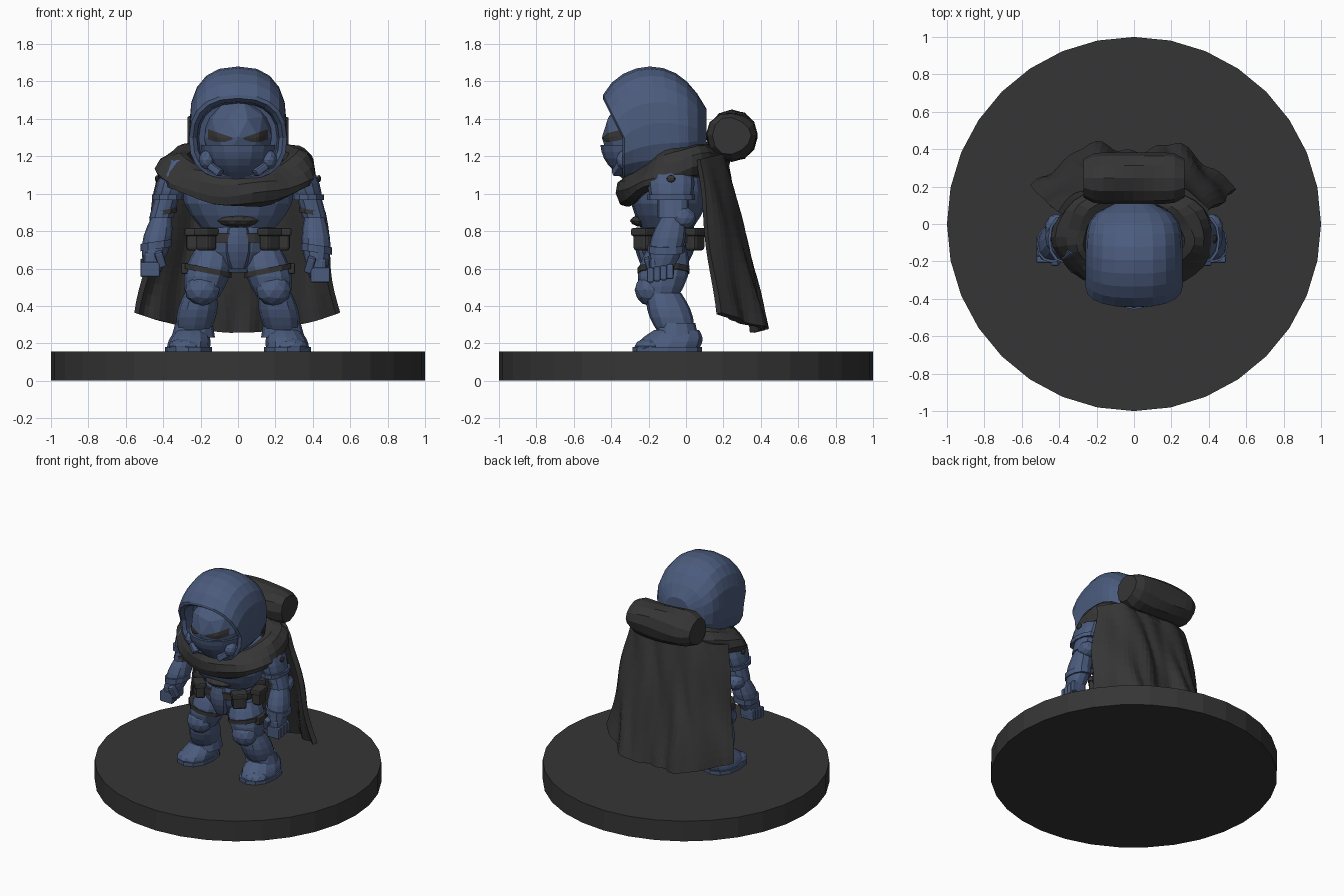
import bpy, bmesh
from math import sin, cos, pi, tau, radians, copysign
from mathutils import Vector, Euler
from mathutils.bvhtree import BVHTree

if "Cube" in bpy.data.objects:
    bpy.data.objects.remove(bpy.data.objects["Cube"])


def material(name, red, green, blue):
    colour = (red, green, blue, 1)
    result = bpy.data.materials.new(name)
    result.use_nodes = True
    result.diffuse_color = colour
    result.node_tree.nodes["Principled BSDF"].inputs["Base Color"].default_value = colour
    return result


BLUE = material("slate_blue", .07, .105, .205)
DARK = material("charcoal", .036, .036, .036)


def finish(name, bm, mat):
    bmesh.ops.remove_doubles(bm, verts=bm.verts, dist=.0001)
    bmesh.ops.recalc_face_normals(bm, faces=bm.faces)
    mesh = bpy.data.meshes.new(name)
    bm.to_mesh(mesh)
    bm.free()
    mesh.materials.append(mat)
    result = bpy.data.objects.new(name, mesh)
    bpy.context.collection.objects.link(result)
    return result


def skin(name, rings, mat, caps=True, closed=True):
    """Bridge equal-length rows of points into a surface."""
    bm = bmesh.new()
    rows = [[bm.verts.new(point) for point in ring] for ring in rings]
    count = len(rows[0])
    for near, far in zip(rows, rows[1:]):
        for i in range(count if closed else count - 1):
            j = (i + 1) % count
            bm.faces.new((near[i], near[j], far[j], far[i]))
    if caps:
        bm.faces.new(rows[0])
        bm.faces.new(rows[-1])
    return finish(name, bm, mat)


def rounded(value, power):
    return copysign(abs(value) ** power, value)


def limb(name, start, end, width, depth=1.0, taper=1.0, bulge=0.0, mat=BLUE,
         side=1, sides=12, power=.9, tilt=0.0, steps=5):
    """Upright tapering, bulging tube; depth is a ratio of width, side mirrors it."""
    rings = []
    for step in range(steps + 1):
        t = step / steps
        centre = Vector(start).lerp(Vector(end), t)
        radius = width * (1 + (taper - 1) * t + bulge * sin(pi * t))
        ring = []
        for i in range(sides):
            angle = tau * i / sides
            across = radius * rounded(sin(angle), power)
            along = radius * depth * rounded(cos(angle), power)
            ring.append((side * (centre.x + across), centre.y - along, centre.z - tilt * across))
        rings.append(ring)
    return skin(name, rings, mat)


def band(name, at, width, height, side=1, **options):
    """Short ring centred on a point."""
    half = Vector((0, 0, height / 2))
    return limb(name, Vector(at) - half, Vector(at) + half, width, side=side, steps=1, **options)


def solid(name, bm, at, size, mat, side, turn):
    bmesh.ops.rotate(bm, matrix=Euler(turn).to_matrix(), verts=bm.verts)
    bmesh.ops.translate(bm, vec=(side * at[0], at[1], at[2]), verts=bm.verts)
    return finish(name, bm, mat)


def ball(name, at, size, mat=BLUE, side=1, turn=(0, 0, 0)):
    bm = bmesh.new()
    bmesh.ops.create_icosphere(bm, subdivisions=2, radius=1)
    bmesh.ops.scale(bm, vec=size, verts=bm.verts)
    return solid(name, bm, at, size, mat, side, turn)


def block(name, at, size, mat=BLUE, side=1, turn=(0, 0, 0)):
    bm = bmesh.new()
    bmesh.ops.create_cube(bm, size=1)
    bmesh.ops.scale(bm, vec=size, verts=bm.verts)
    bmesh.ops.bevel(bm, geom=bm.edges[:], offset=min(size) / 4, segments=2, profile=.5, affect="EDGES")
    return solid(name, bm, at, size, mat, side, turn)


# Round base
limb("base", (0, 0, 0), (0, 0, .155), width=1, mat=DARK, sides=32, power=1, steps=1)


# Hood: arches swept from back to brow, then turned in to form the opening
def hood_arch(t, shrink=1.0, inset=0.0):
    back = 1 - t
    top = 1.68 - .75 * (t - .55) ** 2
    bottom = 1.07 + .15 * back ** 4
    width = .26 * (1 - .6 * back ** 8) * shrink
    arch = []
    for i in range(20):
        angle = tau * i / 20
        z = (top + bottom) / 2 + shrink * (top - bottom) / 2 * rounded(sin(angle), .85)
        flare = 1 + .12 * max(0, 1.35 - z)
        y = .11 - .44 * t + inset - .5 * t * t * max(0, z - 1.3)
        arch.append((width * flare * rounded(cos(angle), .8), y, z))
    return arch


hood = [hood_arch(i / 9) for i in range(10)]
hood += [hood_arch(1, .92, -.01), hood_arch(1, .84, .01), hood_arch(1, .8, .1)]
skin("hood", hood, BLUE)

# Face mask and stepped jaw plate
mask = ball("face_mask", (0, -.24, 1.3), (.19, .21, .22))
limb("jaw_plate", (0, -.24, 1.08), (0, -.24, 1.26), width=.09, depth=1.1, taper=2.2, bulge=.3, sides=16, power=1)
surface = BVHTree.FromObject(mask, bpy.context.evaluated_depsgraph_get())


def on_mask(x, z):
    hit = surface.ray_cast(Vector((x, -1, z)), Vector((0, 1, 0)))[0]
    return (x, hit.y - .006, z)


# Slanted eyes laid on the mask, and breathing gear
for side, label in ((1, "left"), (-1, "right")):
    eye = []
    for height in (0, .5, 1):
        row = []
        for i in range(9):
            t = i / 8
            z = 1.29 + height * (.01 + .045 * t) - (1 - height) * .015 * sin(pi * t)
            row.append(on_mask(side * (.03 + .13 * t), z))
        eye.append(row)
    skin(label + "_eye", eye, DARK, caps=False, closed=False)
    ball(label + "_respirator", (.165, -.32, 1.18), (.045, .055, .055), side=side)
    block(label + "_mask_hose", (.12, -.36, 1.13), (.08, .05, .04), side=side, turn=(0, side * -.6, side * .5))

# Scarf: rippled ring that hangs low at the front
scarf = []
for j in range(11):
    tube = tau * j / 10
    row = []
    for i in range(36):
        angle = tau * i / 36
        drop = ((1 + cos(angle)) / 2) ** 2
        ripple = .01 * sin(3 * angle + 2 * tube) + .006 * sin(7 * angle - tube)
        across = .34 + .09 * cos(tube) + ripple
        along = .24 + .06 * cos(tube) + ripple
        z = 1.19 - .17 * drop + .08 * sin(tube) - .03 * cos(tube) + ripple
        row.append((across * sin(angle), -.07 - along * cos(angle), z))
    scarf.append(row)
skin("scarf", scarf, DARK, caps=False)

# Cloak: pleated sheet that flares out and wraps forward at its edges
cloak = []
for r in range(15):
    v = r / 14
    row = []
    for c in range(41):
        u = c / 20 - 1
        edge = u * u
        wrap = (.13 + .08 * v) * edge * edge
        pleats = v * (.012 * sin(21 * u + 3 * v) - .03 * cos(2.5 * pi * u))
        x = u * (.4 + .13 * v) + .012 * sin(9 * v + 4 * u)
        y = .19 + .2 * v - wrap + pleats + .008 * sin(13 * u + 8 * v)
        z = 1.23 - .97 * v + (.15 * v - .05) * edge
        row.append((x, y, z))
    cloak.append(row)
cloak = skin("cloak", cloak, DARK, caps=False, closed=False)
thick = cloak.modifiers.new("Thickness", "SOLIDIFY")
thick.thickness = .035
thick.offset = 0

# Bedroll lying across the back
roll = []
for i in range(11):
    t = i / 5 - 1
    radius = .138 - .035 * t ** 8
    row = []
    for k in range(12):
        angle = tau * k / 12
        lump = .01 * sin(2 * angle + 3 * t)
        row.append((.27 * t, .245 + radius * cos(angle), 1.31 + .95 * radius * sin(angle) + lump))
    roll.append(row)
skin("bedroll", roll, DARK)

# Torso and belt
limb("chest_plate", (0, -.1, .82), (0, -.08, 1.14), width=.2, depth=.7, taper=1.2, bulge=.38, sides=16)
limb("waist", (0, -.1, .58), (0, -.1, .85), width=.1, depth=.8, taper=1.7, bulge=.5, sides=16)
ball("belly_band", (0, -.22, .855), (.115, .08, .035), DARK)
band("belt", (0, -.1, .765), width=.215, height=.05, depth=.77, mat=DARK, sides=16)
limb("groin_plate", (0, -.2, .6), (0, -.22, .82), width=.04, depth=.8, taper=1.5, bulge=.7, sides=8)

for side, label in ((1, "left"), (-1, "right")):
    # Pouches spaced around the belt
    for place, degrees in (("front", 45), ("side", 95), ("back", 145)):
        angle = radians(degrees)
        at = Vector((.24 * sin(angle), -.1 - .18 * cos(angle), .755))
        turn = (0, 0, side * angle)
        block(f"{label}_{place}_pouch", at, (.1, .07, .12), DARK, side, turn)
        block(f"{label}_{place}_pouch_flap", at + Vector((0, 0, .04)), (.115, .085, .045), DARK, side, turn)

    # Legs
    limb(label + "_thigh", (.19, -.14, .45), (.13, -.1, .72), width=.09, depth=1.1, bulge=.37, side=side)
    band(label + "_thigh_strap", (.165, -.12, .59), width=.13, height=.03, depth=1.07, mat=DARK, side=side, tilt=-.2)
    block(label + "_strap_pouch", (.285, -.13, .6), (.04, .09, .06), DARK, side)
    ball(label + "_knee_pad", (.19, -.195, .485), (.095, .08, .085), side=side)
    limb(label + "_shin", (.24, -.05, .25), (.2, -.12, .47), width=.085, depth=1.1, bulge=.25, side=side)

    # Boots
    limb(label + "_boot_cuff", (.24, -.05, .23), (.235, -.05, .31), width=.117, taper=.85, side=side, steps=2)
    band(label + "_boot_sole", (.265, -.1, .168), width=.125, height=.026, depth=1.48, side=side)
    limb(label + "_boot", (.265, -.1, .175), (.25, -.05, .27), width=.115, depth=1.5, taper=.7, bulge=.1, side=side)
    ball(label + "_toe_cap", (.28, -.19, .185), (.095, .085, .045), side=side)

    # Shoulder armour
    limb(label + "_shoulder_pad", (.375, -.08, .97), (.31, -.08, 1.18), width=.075, depth=1.45, taper=.8, bulge=.25, side=side)
    band(label + "_shoulder_rim", (.375, -.08, .98), width=.085, height=.03, depth=1.5, side=side)
    ball(label + "_shoulder_bolt", (.432, -.08, 1.08), (.012, .024, .02), DARK, side)

    # Arms, with the right hand held a little wider and higher
    hand = Vector((.425, -.13, .605)) if side > 0 else Vector((.455, -.13, .635))
    elbow = Vector((.41, -.07, .87))
    limb(label + "_upper_arm", elbow, (.375, -.07, 1), width=.065, depth=1.3, side=side)
    band(label + "_arm_strap", (.395, -.065, .9), width=.07, height=.025, depth=1.3, mat=DARK, side=side, tilt=.2)
    ball(label + "_elbow_pad", (.415, -.02, .87), (.062, .075, .06), side=side)
    limb(label + "_forearm", hand, elbow, width=.055, depth=1.2, bulge=.4, side=side)
    band(label + "_bracer_rim", hand.lerp(elbow, .38), width=.083, height=.04, depth=1.2, side=side, tilt=.15)

    # Clenched fist
    block(label + "_palm", hand, (.1, .13, .12), side=side)
    for i in range(4):
        knuckle = hand + Vector((.015, .035 * i - .06, .006 * i - .04))
        block(f"{label}_finger_{i + 1}", knuckle, (.105, .036, .08), side=side)
    block(label + "_thumb", hand + Vector((-.04, -.06, .015)), (.045, .05, .09), side=side, turn=(.3, side * .3, 0))
